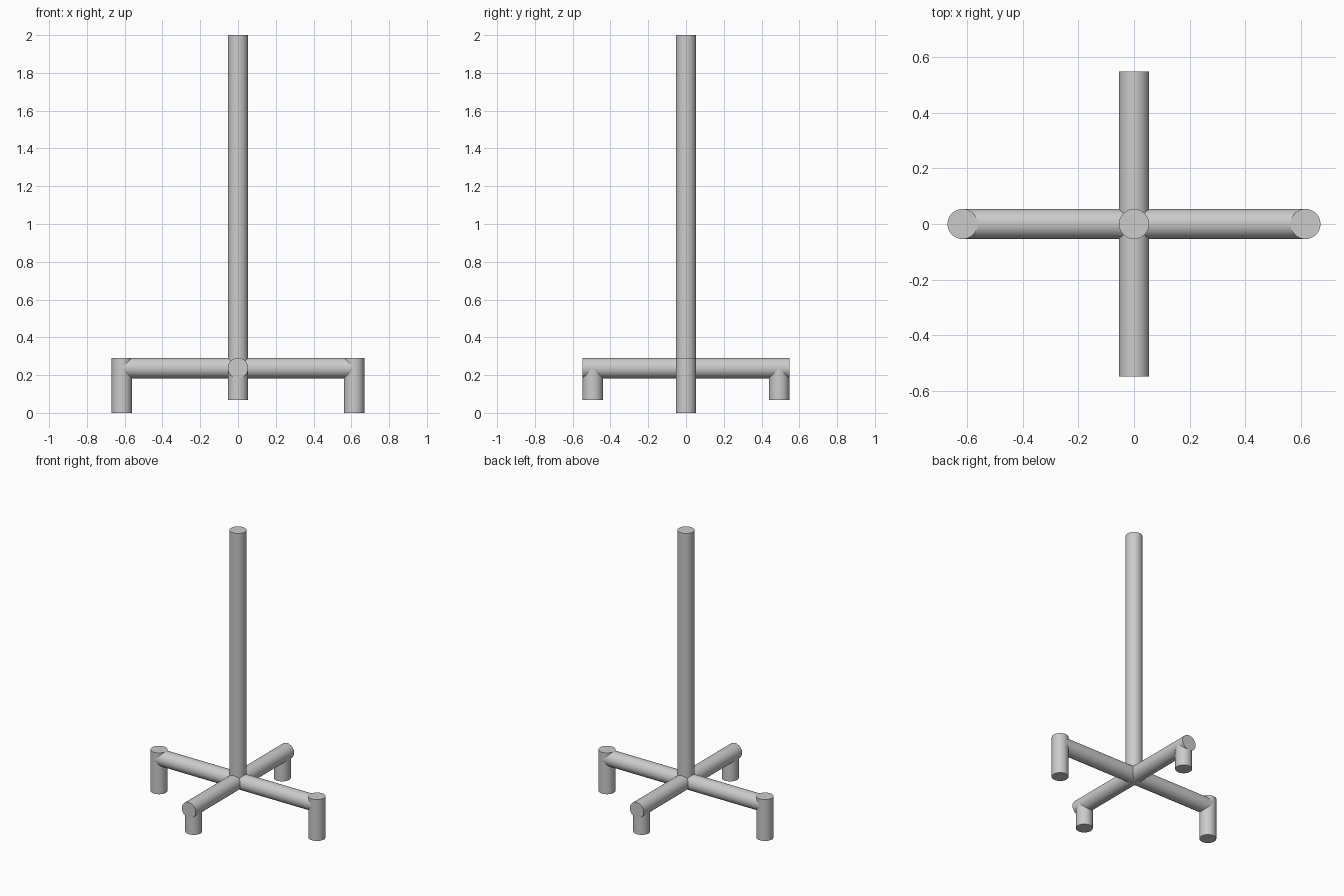
import bpy
import math
from mathutils import Vector

cube = bpy.data.objects.get("Cube")
if cube:
    bpy.data.objects.remove(cube, do_unlink=True)

RADIUS = 0.054
BAR_Z = 0.237   # height of the crossbar centre lines

grey = bpy.data.materials.new("light_grey")
grey.use_nodes = True
grey.diffuse_color = (0.6, 0.6, 0.6, 1)
grey.node_tree.nodes["Principled BSDF"].inputs["Base Color"].default_value = grey.diffuse_color


def tube(name, start, end):
    """Capped round tube between two points."""
    start, end = Vector(start), Vector(end)
    axis = end - start
    bpy.ops.mesh.primitive_cylinder_add(
        vertices=64, radius=RADIUS, depth=axis.length,
        location=(start + end) / 2,
        rotation=axis.to_track_quat('Z', 'Y').to_euler())
    obj = bpy.context.object
    obj.name = name
    obj.data.materials.append(grey)
    bpy.ops.object.shade_smooth_by_angle(angle=math.radians(40))
    return obj


# Upright pole
tube("pole", (0, 0, BAR_Z), (0, 0, 2))

# Crossed base bars
tube("side_bar", (-0.615, 0, BAR_Z), (0.615, 0, BAR_Z))
tube("front_back_bar", (0, -0.547, BAR_Z), (0, 0.547, BAR_Z))

# Long feet rise to the top of the side bar; short feet hang under the other bar
for side, label in ((1, "left"), (-1, "right")):
    tube(label + "_foot", (side * 0.615, 0, 0), (side * 0.615, 0, BAR_Z + RADIUS))
for side, label in ((-1, "front"), (1, "back")):
    tube(label + "_foot", (0, side * 0.493, 0.067), (0, side * 0.493, BAR_Z))
